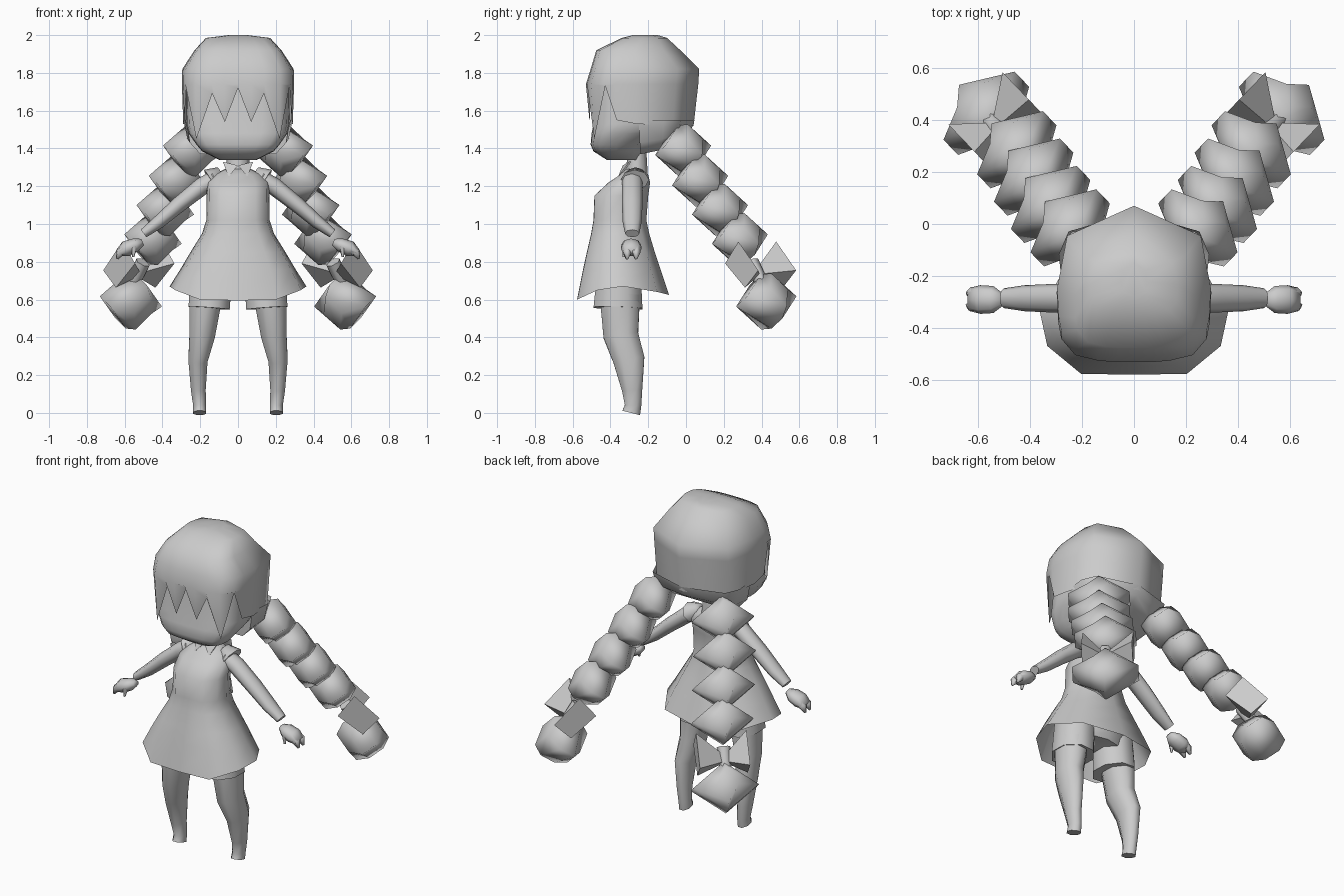
import bpy, bmesh, math
from mathutils import Vector

cube = bpy.data.objects.get("Cube")
if cube:
    bpy.data.objects.remove(cube, do_unlink=True)

grey = bpy.data.materials.new("plain_grey")
grey.use_nodes = True
grey.diffuse_color = (0.6, 0.6, 0.6, 1)
grey.node_tree.nodes["Principled BSDF"].inputs["Base Color"].default_value = grey.diffuse_color


def loft(name, rings, start=True, end=True, angle=50):
    """Skin equal-length rings into one mesh, with optional end caps."""
    bm = bmesh.new()
    rows = [[bm.verts.new(p) for p in ring] for ring in rings]
    n = len(rows[0])
    for a, b in zip(rows, rows[1:]):
        for i in range(n):
            j = (i + 1) % n
            bm.faces.new((a[i], a[j], b[j], b[i]))
    if start:
        bm.faces.new(rows[0])
    if end:
        bm.faces.new(rows[-1])
    bmesh.ops.recalc_face_normals(bm, faces=bm.faces)
    mesh = bpy.data.meshes.new(name)
    bm.to_mesh(mesh)
    bm.free()
    mesh.materials.append(grey)
    ob = bpy.data.objects.new(name, mesh)
    bpy.context.collection.objects.link(ob)
    bpy.ops.object.select_all(action='DESELECT')
    ob.select_set(True)
    bpy.context.view_layer.objects.active = ob
    bpy.ops.object.shade_smooth_by_angle(angle=math.radians(angle))
    return ob


def outline(cols, z, w, y0, y1):
    """Symmetric ring from a half outline, fitted to width and depth."""
    half = [(u * w, (y0 + y1) / 2 + v * (y1 - y0) / 2) for u, v in cols]
    left = [(px, py, z) for px, py in half]
    right = [(-px, py, z) for px, py in half[-2:0:-1]]
    return [Vector(p) for p in left + right]


def set_heights(ring, heights):
    zs = heights + heights[-2:0:-1]
    for p, z in zip(ring, zs):
        p.z = z


def tube(name, path, side, n=8, angle=75, start_angle=0.0):
    """Loft elliptical rings along a path of (centre, half width, half depth)."""
    rings = []
    for k, (c, a, b) in enumerate(path):
        c0, c1 = path[max(k - 1, 0)][0], path[min(k + 1, len(path) - 1)][0]
        axis = (Vector(c1) - Vector(c0)).normalized()
        s = (Vector(side) - axis * axis.dot(Vector(side))).normalized()
        d = axis.cross(s)
        angs = [start_angle + math.tau * i / n for i in range(n)]
        rings.append([Vector(c) + s * a * math.cos(t) + d * b * math.sin(t) for t in angs])
    return loft(name, rings, angle=angle)


# Hair cap with a zigzag fringe and side locks along its lower edge
HEAD = [(0, -1), (.24, -1), (.47, -.98), (.76, -.91), (.94, -.7), (.98, -.48),
        (1, -.1), (.87, .6), (0, 1)]
hair = [outline(HEAD, *r) for r in (
    (2.0, .05, -.28, -.15), (1.985, .17, -.34, -.1), (1.92, .23, -.475, -.03),
    (1.82, .295, -.505, .07), (1.74, .297, -.53, .065), (1.53, .29, -.51, .04))]
set_heights(hair[-1], [1.72, 1.54, 1.69, 1.45, 1.73, 1.55, 1.53, 1.52, 1.52])
loft("hair_cap", hair, end=False, angle=60)

# Hair gathered under the back of the head
NAPE = [(0, -1), (.95, -1), (1, -.1), (.87, .5), (0, 1)]
nape = [outline(NAPE, *r) for r in (
    (1.55, .289, -.25, .045), (1.46, .268, -.245, .025), (1.38, .21, -.24, -.02))]
set_heights(nape[1], [1.43, 1.43, 1.45, 1.47, 1.49])
set_heights(nape[-1], [1.37, 1.37, 1.39, 1.44, 1.46])
loft("hair_nape", nape, start=False, angle=60)

# Head with rounded chin
loft("head", [outline(HEAD, *r) for r in (
    (1.34, .10, -.42, -.24), (1.385, .19, -.49, -.22), (1.42, .22, -.505, -.20),
    (1.48, .262, -.5, -.1), (1.53, .275, -.49, .03), (1.8, .27, -.47, .03))], angle=60)
tube("neck", [((0, -.26, 1.22), .07, .06), ((0, -.26, 1.39), .055, .05)], (1, 0, 0))

# Dress with flared hem, open below
DRESS = [(0, -1), (.56, -.99), (.92, -.55), (1, 0), (.7, .75), (0, 1)]
dress = [outline(DRESS, *r) for r in (
    (.6, .362, -.578, -.09), (.76, .305, -.545, -.135), (.85, .252, -.525, -.165),
    (.95, .19, -.502, -.195), (1.02, .168, -.49, -.21), (1.15, .166, -.485, -.2),
    (1.22, .165, -.41, -.19), (1.26, .13, -.35, -.2), (1.29, .07, -.32, -.22))]
set_heights(dress[0], [.595, .6, .65, .67, .64, .625])
loft("dress", dress, start=False, angle=60)

# Pointed collar flaps
for s in (1, -1):
    loft("collar", [[Vector((s * x, y, z)) for x, y, z in tri] for tri in (
        ((.0, -.335, 1.31), (.08, -.30, 1.33), (.05, -.36, 1.25)),
        ((.0, -.33, 1.31), (.08, -.29, 1.33), (.05, -.35, 1.25)))])

# Shorts
loft("shorts", [outline(DRESS, *r) for r in (
    (.66, .2, -.46, -.23), (.7, .25, -.49, -.22), (.85, .2, -.46, -.2))], end=False)

# Braid knot sections: (offset in depth, half width, half length)
KNOT = ((-.105, .06, .095), (-.045, .175, .13), (.045, .175, .13), (.105, .06, .095))
LOOP = [(1, -.2), (-.25, 1), (-1, .2), (.05, -1)]

for s, tag in ((1, "left"), (-1, "right")):
    tube(tag + "_shorts_cuff", [((s * .14, -.355, .74), .12, .125),
         ((s * .153, -.36, .555), .118, .14)], (1, 0, 0), angle=50, start_angle=math.pi / 8)
    # Leg tapering to a small foot
    tube(tag + "_leg", [((s * x, y, z), a, b) for x, y, z, a, b in (
        (.17, -.35, .62, .095, .115), (.19, -.345, .41, .073, .10),
        (.212, -.302, .28, .055, .09), (.21, -.285, .12, .042, .058),
        (.203, -.28, .04, .037, .047), (.203, -.29, 0, .037, .052))],
         (1, 0, 0), start_angle=math.pi / 8)
    # Arm, sleeve and hand
    tube(tag + "_arm", [((s * x, -.285, z), a, b) for x, z, a, b in (
        (.12, 1.235, .05, .055), (.19, 1.2, .047, .055), (.31, 1.105, .042, .055),
        (.42, 1.01, .035, .05), (.5, .95, .025, .038))], (0, 0, 1))
    tube(tag + "_sleeve", [((s * .09, -.265, 1.27), .035, .04),
         ((s * .15, -.27, 1.235), .06, .075)], (0, 0, 1))
    tube(tag + "_hand", [((s * x, -.29, z), a, b) for x, z, a, b in (
        (.505, .905, .018, .025), (.54, .89, .036, .052), (.59, .87, .042, .055),
        (.63, .85, .022, .045))], (0, 0, 1))
    for y in (-.312, -.265):
        tube(tag + "_finger", [((s * .59, y, .87), .024, .028),
             ((s * .625, y, .85), .024, .024), ((s * .64, y, .815), .007, .007)],
             (0, 1, 0), n=5)
    tube(tag + "_thumb", [((s * .55, -.325, .885), .018, .018),
         ((s * .555, -.33, .825), .006, .006)], (0, 1, 0), n=5)

    # Braid of stacked diamond-shaped knots, leaning out and back
    lateral = Vector((s * .72, -.69, 0))
    back = Vector((s * .69, .72, 0))
    along = (back * .56 - Vector((0, 0, .83))).normalized()
    depth = along.cross(lateral).normalized()
    knots = [("_braid_knot", 1, c) for c in (
        (.245, -.015, 1.39), (.32, .075, 1.23), (.385, .18, 1.075), (.45, .285, .92))]
    knots.append(("_braid_tail", 1.08, (.567, .425, .59)))
    for part, size, (x, y, z) in knots:
        c = Vector((s * x, y, z))
        tube(tag + part, [(c + depth * t * size, w * size, h * size) for t, w, h in KNOT],
             lateral, n=4, angle=70)

    # Bow of two wedge loops around a small tie
    tie = Vector((s * .53, .375, .74))
    tube(tag + "_hair_tie", [(tie - along * .07, .04, .04), (tie + along * .07, .035, .035)],
         lateral, n=6)
    for side in (1, -1):
        end = tie + lateral * side * .145 + Vector((-s * .005, .02, .045))
        loft(tag + "_bow_loop", [
            [c + Vector((0, 0, r * p)) + back * r * q for p, q in LOOP]
            for c, r in ((tie, .02), (end, .122))], angle=20)
